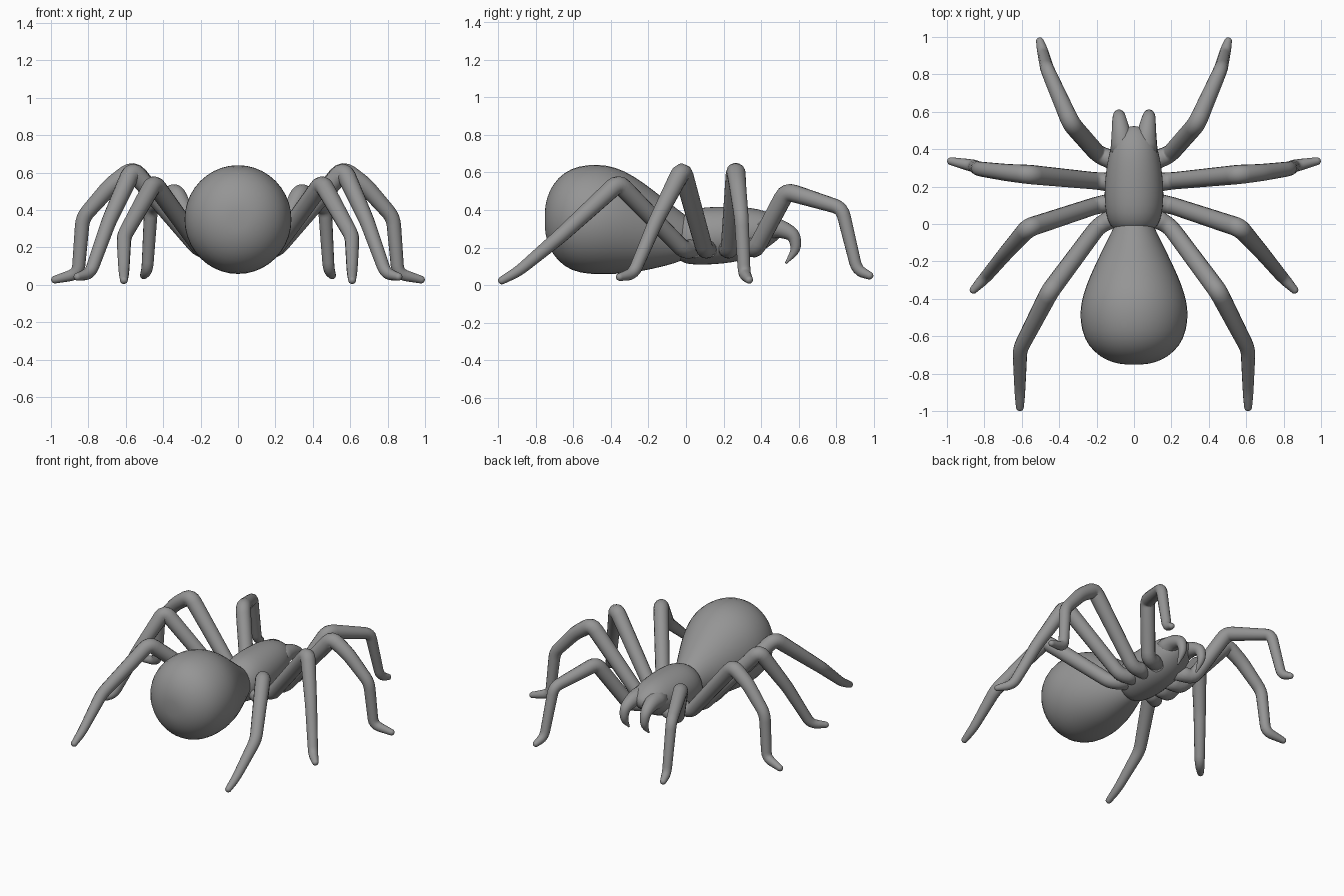
import bpy, bmesh
from math import sin, cos, pi
from mathutils import Vector

# Dark grey for the whole animal
GREY = bpy.data.materials.new("dark_grey")
GREY.diffuse_color = (0.3, 0.3, 0.3, 1)


def loft(name, rings, subsurf=0):
    """Skin a list of equal-sized vertex rings and close both ends."""
    bm = bmesh.new()
    loops = [[bm.verts.new(p) for p in ring] for ring in rings]
    n = len(loops[0])
    for a, b in zip(loops, loops[1:]):
        for i in range(n):
            bm.faces.new((a[i], a[(i + 1) % n], b[(i + 1) % n], b[i]))
    bm.faces.new(loops[0][::-1])
    bm.faces.new(loops[-1])
    bmesh.ops.recalc_face_normals(bm, faces=bm.faces)
    for f in bm.faces:
        f.smooth = True
    mesh = bpy.data.meshes.new(name)
    bm.to_mesh(mesh)
    bm.free()
    mesh.materials.append(GREY)
    obj = bpy.data.objects.new(name, mesh)
    bpy.context.collection.objects.link(obj)
    if subsurf:
        m = obj.modifiers.new("Smooth", 'SUBSURF')
        m.levels = m.render_levels = subsurf
    return obj


def body(name, sections, n=20):
    """Elliptical sections along y: (y, centre z, half width, half height)."""
    rings = [[(rx * cos(2 * pi * i / n), y, z + rz * sin(2 * pi * i / n))
              for i in range(n)] for y, z, rx, rz in sections]
    return loft(name, rings, 1)


def tube(name, points, side, n=14, bend=0.045):
    """Round limb through (x, y, z, radius) points with softened joints."""
    pts = [Vector((x * side, y, z, r)) for x, y, z, r in points]
    path = [pts[0]]
    for a, b, c in zip(pts, pts[1:], pts[2:]):
        la, lc = (a - b).length, (c - b).length
        p = b + (a - b) * min(bend / la, 0.4)
        q = b + (c - b) * min(bend / lc, 0.4)
        for t in (0, 0.25, 0.5, 0.75, 1):
            path.append(p * (1 - t) ** 2 + b * 2 * t * (1 - t) + q * t * t)
    # rounded tip
    end, prev = pts[-1], path[-1]
    d = (end.xyz - prev.xyz).normalized()
    for k in (0, 0.35, 0.65, 0.85, 0.98):
        co = end.xyz - d * end.w * (1 - k)
        path.append(Vector((*co, end.w * (1 - k * k) ** 0.5)))
    # carry a frame along the path
    rings = []
    tan = (path[1].xyz - path[0].xyz).normalized()
    u = tan.orthogonal().normalized()
    for i, p in enumerate(path):
        new = (path[min(i + 1, len(path) - 1)].xyz
               - path[max(i - 1, 0)].xyz).normalized()
        u = (tan.rotation_difference(new) @ u).normalized()
        tan = new
        v = tan.cross(u)
        rings.append([p.xyz + (u * cos(2 * pi * k / n) + v * sin(2 * pi * k / n)) * p.w
                      for k in range(n)])
    return loft(name, rings)


# Abdomen
body("abdomen", [
    (-0.752, 0.35, 0.05, 0.05), (-0.742, 0.35, 0.115, 0.115),
    (-0.71, 0.35, 0.185, 0.19), (-0.65, 0.35, 0.25, 0.255),
    (-0.57, 0.35, 0.285, 0.29), (-0.47, 0.35, 0.295, 0.298),
    (-0.38, 0.345, 0.278, 0.29), (-0.28, 0.325, 0.24, 0.263),
    (-0.17, 0.295, 0.187, 0.21), (-0.06, 0.265, 0.13, 0.152),
    (0.03, 0.25, 0.09, 0.10), (0.06, 0.25, 0.04, 0.05)])

# Head and thorax
body("cephalothorax", [
    (-0.06, 0.24, 0.05, 0.07), (-0.03, 0.24, 0.115, 0.12),
    (0.02, 0.255, 0.145, 0.147), (0.10, 0.262, 0.16, 0.156),
    (0.20, 0.266, 0.16, 0.154), (0.30, 0.273, 0.15, 0.145),
    (0.39, 0.287, 0.133, 0.12), (0.45, 0.297, 0.11, 0.087),
    (0.50, 0.30, 0.065, 0.05), (0.525, 0.30, 0.02, 0.02)])

# Legs: body joint, hip, knee, shin, ankle, foot tip
LEGS = {
    "front_leg": [(0.08, 0.33, 0.21, 0.055), (0.19, 0.37, 0.19, 0.047),
                  (0.335, 0.535, 0.50, 0.049), (0.465, 0.83, 0.41, 0.037),
                  (0.485, 0.91, 0.08, 0.031), (0.508, 0.995, 0.043, 0.021)],
    "second_leg": [(0.08, 0.22, 0.20, 0.055), (0.20, 0.23, 0.185, 0.046),
                   (0.56, 0.265, 0.615, 0.052), (0.68, 0.275, 0.53, 0.046),
                   (0.83, 0.295, 0.36, 0.039), (0.855, 0.31, 0.06, 0.034),
                   (0.998, 0.34, 0.023, 0.021)],
    "third_leg": [(0.08, 0.12, 0.20, 0.055), (0.20, 0.10, 0.185, 0.046),
                  (0.565, -0.02, 0.615, 0.051), (0.69, -0.16, 0.34, 0.040),
                  (0.79, -0.28, 0.06, 0.033), (0.872, -0.367, 0.04, 0.021)],
    "rear_leg": [(0.08, 0.05, 0.20, 0.055), (0.19, -0.01, 0.185, 0.046),
                 (0.45, -0.36, 0.545, 0.050), (0.61, -0.67, 0.26, 0.040),
                 (0.61, -0.89, 0.075, 0.029), (0.61, -0.998, 0.015, 0.021)],
}
FANG = [(0.055, 0.36, 0.30, 0.075), (0.068, 0.485, 0.308, 0.052),
        (0.08, 0.575, 0.27, 0.036), (0.08, 0.588, 0.19, 0.026),
        (0.078, 0.53, 0.115, 0.006)]

for side, label in ((-1, "left"), (1, "right")):
    for name, pts in LEGS.items():
        tube(f"{label}_{name}", pts, side)
    tube(f"{label}_fang", FANG, side)
